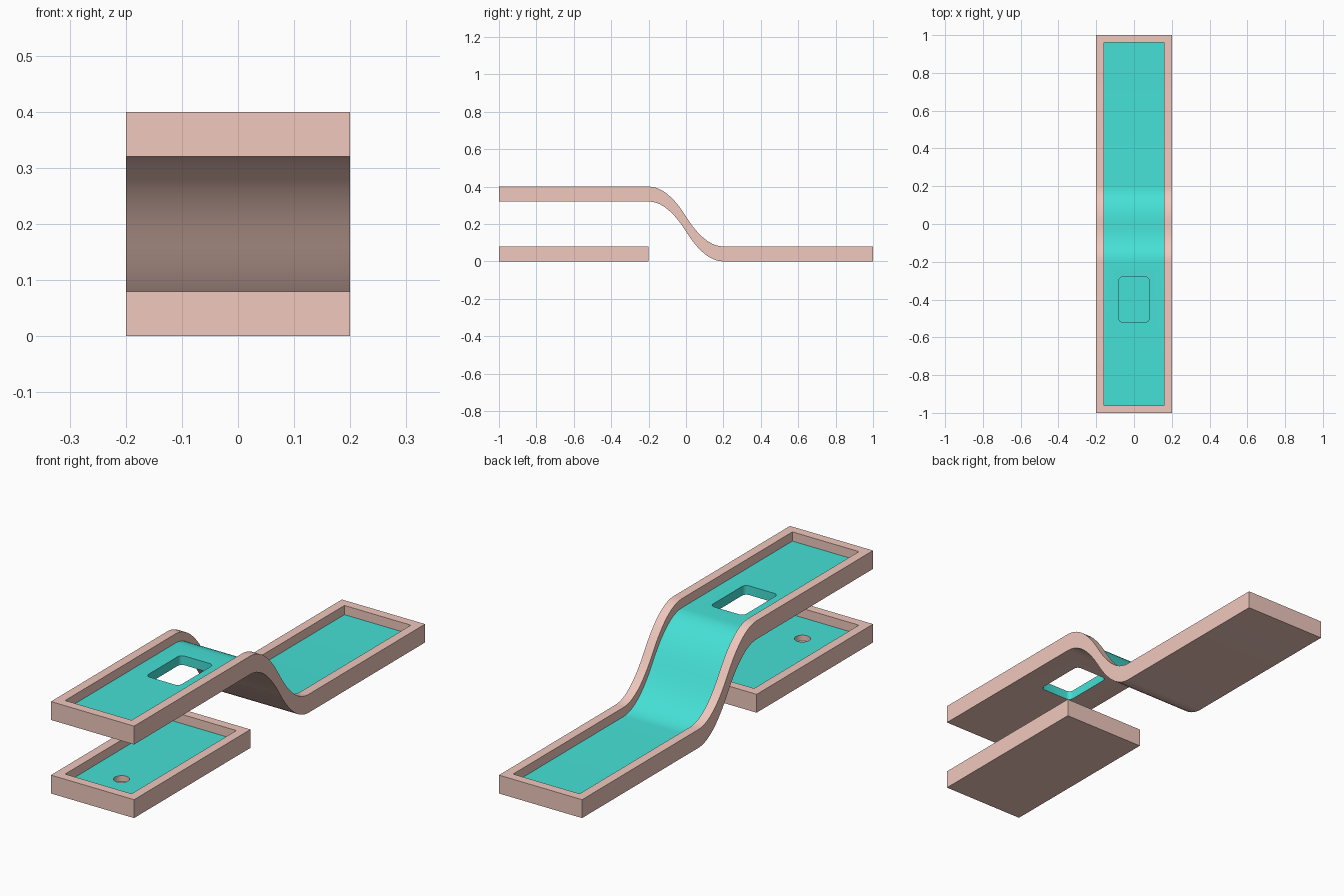
import bpy, bmesh, math

if "Cube" in bpy.data.objects:
    bpy.data.objects.remove(bpy.data.objects["Cube"])

W, RIM, H, FLOOR = 0.2, 0.04, 0.08, 0.04   # half width, rim, height, floor level


def material(name, colour):
    m = bpy.data.materials.new(name)
    m.diffuse_color = (*colour, 1)
    m.use_nodes = True
    m.node_tree.nodes["Principled BSDF"].inputs["Base Color"].default_value = m.diffuse_color
    return m


MATS = [material("salmon", (0.87, 0.58, 0.51)), material("turf_green", (0.06, 0.75, 0.67))]


def finish(bm, name):
    bmesh.ops.remove_doubles(bm, verts=bm.verts, dist=1e-5)
    bmesh.ops.recalc_face_normals(bm, faces=bm.faces)
    me = bpy.data.meshes.new(name)
    bm.to_mesh(me)
    bm.free()
    for m in MATS:
        me.materials.append(m)
    ob = bpy.data.objects.new(name, me)
    bpy.context.collection.objects.link(ob)
    return ob


def tray(name, ys, base):
    """Open-topped channel following base(y), closed by a rim at both ends."""
    bm = bmesh.new()

    def face(pts, mat=0):
        bm.faces.new([bm.verts.new((x, y, base(y) + z)) for x, y, z in pts]).material_index = mat

    xi = W - RIM
    for i, (a, b) in enumerate(zip(ys, ys[1:])):
        end = i in (0, len(ys) - 2)
        face([(-W, a, 0), (W, a, 0), (W, b, 0), (-W, b, 0)])
        for s in (-1, 1):
            face([(s * W, a, 0), (s * W, b, 0), (s * W, b, H), (s * W, a, H)])
            face([(s * W, a, H), (s * W, b, H), (s * xi, b, H), (s * xi, a, H)])
            if not end:
                face([(s * xi, a, FLOOR), (s * xi, b, FLOOR), (s * xi, b, H), (s * xi, a, H)])
        z = H if end else FLOOR
        face([(-xi, a, z), (xi, a, z), (xi, b, z), (-xi, b, z)], 0 if end else 1)
    for y in (ys[0], ys[-1]):
        face([(-W, y, 0), (W, y, 0), (W, y, H), (xi, y, H), (-xi, y, H), (-W, y, H)])
    for y in (ys[1], ys[-2]):
        face([(-xi, y, FLOOR), (xi, y, FLOOR), (xi, y, H), (-xi, y, H)])
    return finish(bm, name)


def cutter(name, hx, hy, r, n, centre, z0, z1, mat):
    """Rounded rectangle prism; a circle when hx = hy = r."""
    pts = []
    for q in range(4):
        sx, sy = ((1, 1), (-1, 1), (-1, -1), (1, -1))[q]
        for k in range(n + 1):
            t = math.pi / 2 * (q + k / n)
            pts.append((centre[0] + sx * (hx - r) + r * math.cos(t),
                        centre[1] + sy * (hy - r) + r * math.sin(t)))
    if hx == r:
        pts = [p for i, p in enumerate(pts) if i % (n + 1) != n]
    bm = bmesh.new()
    f = bm.faces.new([bm.verts.new((x, y, z0)) for x, y in pts])
    ext = bmesh.ops.extrude_face_region(bm, geom=[f], use_keep_orig=True)
    for v in ext["geom"]:
        if isinstance(v, bmesh.types.BMVert):
            v.co.z = z1
    for f in bm.faces:
        f.material_index = mat
    return finish(bm, name)


def cut(ob, tool):
    mod = ob.modifiers.new("hole", 'BOOLEAN')
    mod.operation, mod.solver, mod.object = 'DIFFERENCE', 'EXACT', tool
    bpy.ops.object.select_all(action='DESELECT')
    ob.select_set(True)
    bpy.context.view_layer.objects.active = ob
    bpy.ops.object.modifier_apply(modifier=mod.name)
    bpy.data.objects.remove(tool)
    bpy.ops.object.shade_smooth_by_angle(angle=math.radians(30))


# S-shaped drop made of two parabolas
def slope(y):
    if y <= -0.2:
        return 0.32
    if y >= 0.2:
        return 0.0
    return 0.32 - 4 * (y + 0.2) ** 2 if y < 0 else 4 * (0.2 - y) ** 2


# Upper track with rectangular drop opening
curve = [-0.2 + 0.4 * i / 20 for i in range(21)]
ramp = tray("ramp_track", [-1, -0.96] + curve + [0.96, 1], slope)
cut(ramp, cutter("opening_cutter", 0.08, 0.12, 0.02, 5, (0, -0.4), 0.25, 0.38, 1))

# Lower track with ball cup
lower = tray("lower_track", [-1, -0.96, -0.24, -0.2], lambda y: 0)
cut(lower, cutter("cup_cutter", 0.032, 0.032, 0.032, 6, (0, -0.8), 0.015, 0.06, 0))
